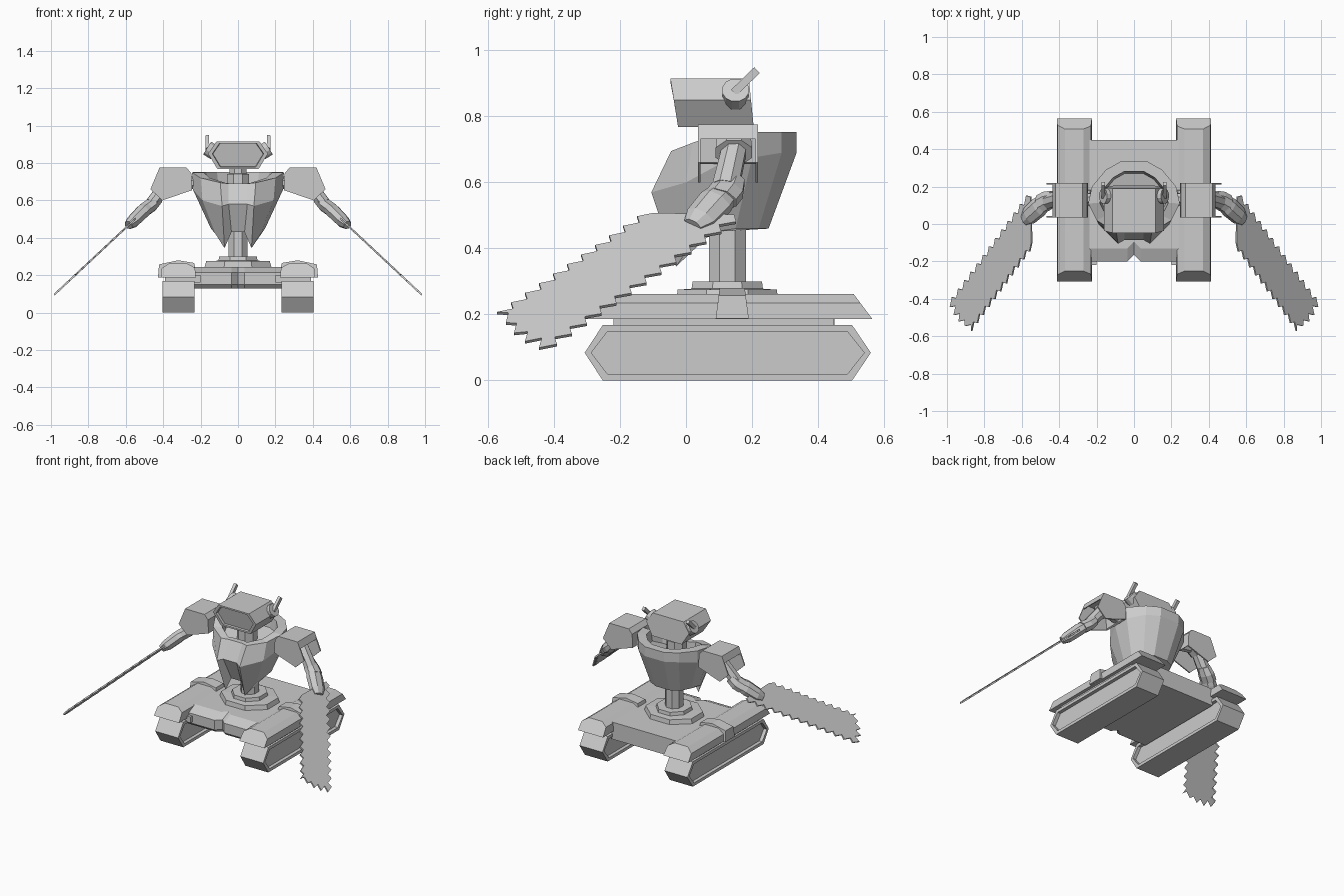
import bpy, bmesh, math
from mathutils import Vector

if "Cube" in bpy.data.objects:
    bpy.data.objects.remove(bpy.data.objects["Cube"])


def loft(name, rings, mirror=False):
    """Skin a stack of equal-length point rings and cap both ends."""
    bm = bmesh.new()
    vs = [[bm.verts.new(p) for p in r] for r in rings]
    n = len(rings[0])
    for a, b in zip(vs, vs[1:]):
        for i in range(n):
            j = (i + 1) % n
            bm.faces.new((a[i], a[j], b[j], b[i]))
    bm.faces.new(vs[0])
    bm.faces.new(vs[-1])
    bmesh.ops.recalc_face_normals(bm, faces=bm.faces)
    me = bpy.data.meshes.new(name)
    bm.to_mesh(me)
    bm.free()
    ob = bpy.data.objects.new(name, me)
    bpy.context.collection.objects.link(ob)
    if mirror:
        ob.modifiers.new("Mirror", 'MIRROR')
    return ob


def along_y(name, prof, ya, yb, mirror=False):
    return loft(name, [[(x, y, z) for x, z in prof] for y in (ya, yb)], mirror)


def along_x(name, prof, xa, xb, mirror=False):
    return loft(name, [[(x, y, z) for y, z in prof] for x in (xa, xb)], mirror)


def limb(name, stations, n=8, mirror=True, up=(0.68, 0, 0.73)):
    """Faceted limb: stations are (point, half width, half thickness)."""
    d = (Vector(stations[-1][0]) - Vector(stations[0][0])).normalized()
    w = d.cross(Vector(up)).normalized()
    t = w.cross(d)
    k = 1 / math.cos(math.pi / n)
    rings = []
    for p, a, b in stations:
        rings.append([Vector(p) + w * a * k * math.cos(2 * math.pi * (i + .5) / n)
                      + t * b * k * math.sin(2 * math.pi * (i + .5) / n) for i in range(n)])
    return loft(name, rings, mirror)


def disc_stack(name, cy, levels, n=8):
    k = 1 / math.cos(math.pi / n)
    return loft(name, [[(rx * k * math.cos(2 * math.pi * (i + .5) / n),
                         cy + ry * k * math.sin(2 * math.pi * (i + .5) / n), z)
                        for i in range(n)] for rx, ry, z in levels])


# Tracks with recessed side panels
def track_profile(d):
    return [(-.307 + d, .084), (-.252 + d * .7, .168 - d), (.503 - d * .7, .168 - d),
            (.56 - d, .084), (.503 - d * .7, d), (-.252 + d * .7, d)]


loft("track", [[(x, y, z) for y, z in track_profile(d)] for x, d in
               ((.255, .02), (.232, .02), (.232, 0), (.403, 0), (.403, .02), (.38, .02))], True)

# Hull between the tracks, with notched sloping nose
hull = [[(x, -.13 + n, .245), (x, -.2 + n, .215), (x, -.2 + n, .15), (x, -.18 + n, .13),
         (x, .45, .13), (x, .45, .245)]
        for x, n in ((-.24, 0), (-.035, 0), (0, .035), (.035, 0), (.24, 0))]
loft("hull", hull)
along_x("track_mount", [(-.22, .16), (.447, .16), (.447, .2), (-.22, .2)], .2, .39, True)

# Fenders with sloped ends and cross straps
fender = [(.412, .187), (.41, .235), (.37, .262), (.27, .262), (.23, .24), (.225, .187)]
loft("fender", [[(x, c + s * (.436 - (z - .187) * .75), z) for x, z in fender]
                for c, s in ((.128, -1), (.128, 1))], True)
strap = [(.428, .188), (.422, .258), (.32, .28), (.235, .266), (.215, .188)]
loft("fender_strap", [[(x, .14 + s * (.05 - (z - .188) * .13), z) for x, z in strap]
                      for s in (-1, 1)], True)

# Turntable and waist column
disc_stack("turntable", .125, [(.18, .155, .24), (.17, .15, .275), (.105, .108, .278),
                               (.1, .105, .3)])
disc_stack("waist_column", .125, [(.052, .056, .28), (.052, .056, .6)])

# Torso: rings run from the spine round to the chest groove
outer = [
    [(.05, .25, .46), (.11, .22, .46), (.145, .15, .46), (.145, .08, .45),
     (.12, .02, .42), (.072, -.03, .345), (.035, -.02, .43)],
    [(.07, .335, .69), (.15, .29, .69), (.225, .2, .675), (.242, .11, .66),
     (.19, .0, .6), (.085, -.105, .57), (.05, -.085, .58)],
    [(.07, .335, .753), (.15, .29, .753), (.225, .2, .753), (.245, .11, .75),
     (.2, .02, .72), (.095, -.045, .695), (.05, -.025, .69)],
]


def shrink(ring, s, dz):
    return [(x * s, .12 + (y - .12) * s, z + dz) for x, y, z in ring]


halves = outer + [shrink(outer[2], .75, 0), shrink(outer[2], .7, -.07)]
loft("torso", [h + [(-x, y, z) for x, y, z in reversed(h)] for h in halves])

# Neck and head with recessed face plate
disc_stack("neck", .1, [(.06, .06, .62), (.06, .06, .74), (.045, .045, .745), (.045, .045, .79)])
head = [(.115, .915), (.16, .85), (.11, .768), (-.11, .768), (-.16, .85), (-.115, .915)]


def head_ring(y, s, slope):
    return [(x * s, y - (z - .768) * slope, .845 + (z - .845) * s) for x, z in head]


loft("head", [head_ring(.205, 1, .1), head_ring(-.024, 1, .16),
              head_ring(-.024, .86, .16), head_ring(-.008, .84, .16)])

# Ear discs and aerials
limb("ear_disc", [((.125, .15, .855), .04, .04), ((.165, .15, .88), .04, .04)], 12, up=(0, 1, 0))
limb("aerial", [((.163, .145, .872), .012, .01), ((.165, .215, .94), .012, .01)], 4, up=(1, 0, 0))

# Shoulder guards: front and back plates with a bent cover
plate = [(.245, .655), (.25, .745), (.275, .775), (.42, .775), (.468, .66), (.405, .6)]
along_y("shoulder_plate_front", plate, .036, .044, True)
along_y("shoulder_plate_back", plate, .21, .218, True)
cover = [(.245, .655), (.25, .745), (.275, .775), (.42, .775), (.437, .732),
         (.43, .732), (.414, .766), (.278, .766), (.258, .742), (.254, .66)]
along_y("shoulder_cover", cover, .036, .218, True)

# Arms
limb("shoulder_axle", [((.2, .13, .69), .032, .032), ((.36, .14, .71), .032, .032)])
limb("shoulder_joint", [((.32, .145, .735), .05, .045), ((.385, .145, .69), .055, .045)])
limb("upper_arm", [((.36, .15, .715), .036, .036), ((.46, .12, .585), .04, .034)])
limb("elbow", [((.43, .14, .61), .04, .03), ((.465, .125, .575), .05, .036),
               ((.5, .105, .55), .05, .036)])
limb("hand", [((.475, .12, .57), .042, .03), ((.51, .09, .54), .052, .037),
              ((.56, .045, .49), .048, .034), ((.585, .02, .468), .03, .022)])

# Saw blades: toothed outline in blade axes (t along, v across)
edge, tip = [], []
pitch = .064
for i in range(11):
    t = .1 + i * .06
    edge += [(t, -.088), (t + .045, -.112)]
for i in range(4):
    v = -.085 + i * .05
    bulge = .735 + .025 * (1 - (v / .1) ** 2)
    tip += [(bulge - .018, v), (bulge + .018, v + .025)]
back = []
for i in range(13):
    t = .70 - i * pitch
    back += [(t + .018, .117), (t, .09)]
outline = edge + tip + back
u = Vector((.73, 0, -.683))
yax = Vector((0, 1, 0))
along, across = (u - yax) * .7071, (u + yax) * .7071
normal = Vector((.683, 0, .73)) * .005
start = Vector((.54, .034, .51))
loft("saw_blade", [[start + along * t + across * v + normal * s for t, v in outline]
                   for s in (-1, 1)], True)
